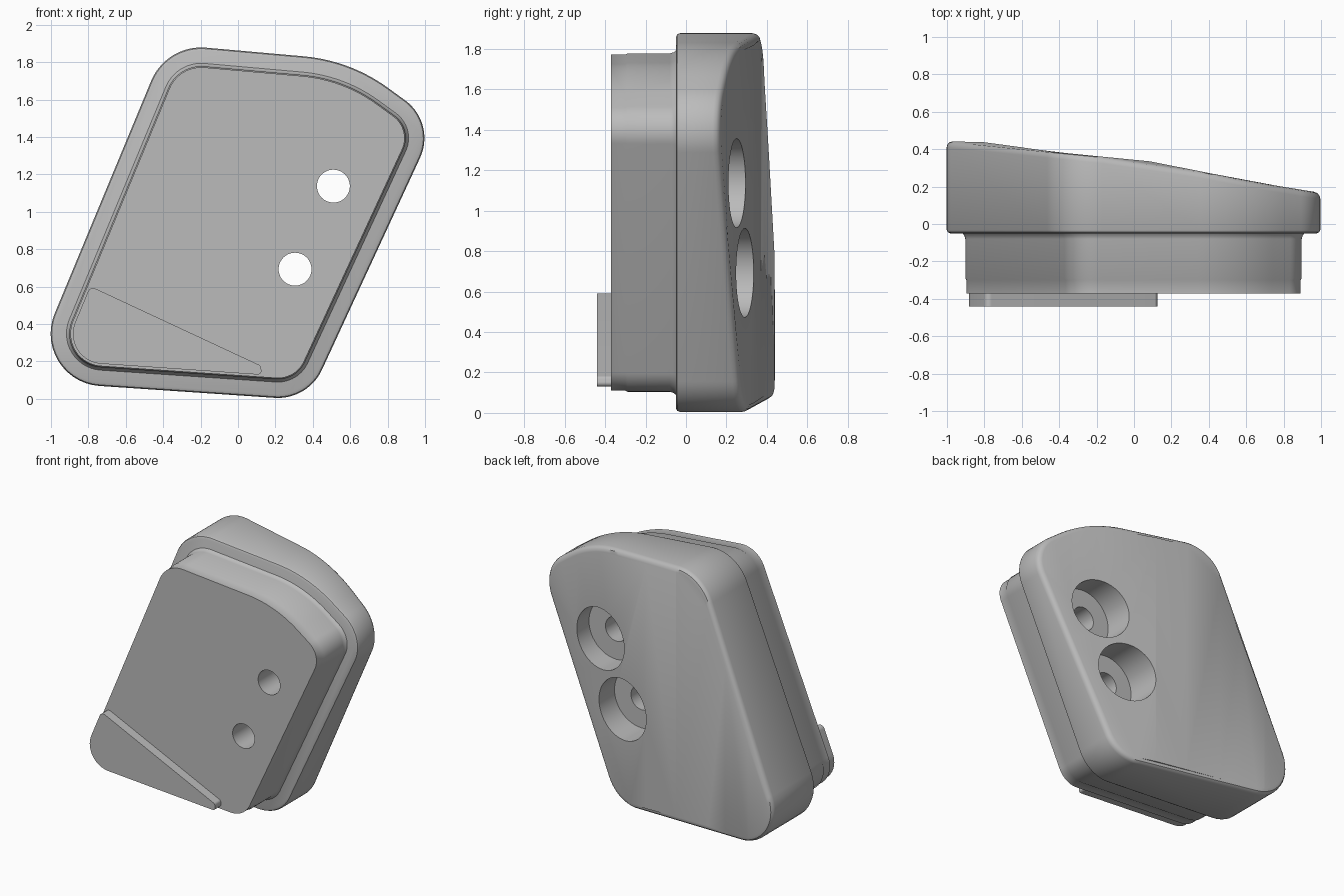
import bpy
import bmesh
from math import sin, cos, tan, acos, pi
from mathutils import Vector, Matrix

if "Cube" in bpy.data.objects:
    bpy.data.objects.remove(bpy.data.objects["Cube"])

grey = bpy.data.materials.new("plain grey")
grey.use_nodes = True
COLOUR = (0.5, 0.5, 0.5, 1)
grey.diffuse_color = COLOUR
grey.node_tree.nodes["Principled BSDF"].inputs["Base Color"].default_value = COLOUR

# Corner points (x, z) with fillet radius, counter-clockwise seen from the front
BODY = [(-1.13, .095, .28), (.374, -.007, .26), (1.06, 1.475, .25),
        (.6, 1.809, .9), (-.383, 1.896, .29)]
WEDGE = [(-.956, .203, .16), (.13, .128, .02), (.12, .178, .02), (-.79, .602, .03)]

# Height of the sloping back across x
BACK = [(-1.1, .445), (-.8, .437), (-.6, .41), (-.45, .388), (-.17, .36),
        (.085, .335), (.525, .248), (.73, .21), (1.1, .15)]


def back_y(x):
    for (x0, y0), (x1, y1) in zip(BACK, BACK[1:]):
        if x <= x1:
            return y0 + (y1 - y0) * (x - x0) / (x1 - x0)
    return BACK[-1][1]


def outline(corners, inset=0, steps=14):
    """Rounded polygon, moved inwards by inset."""
    points = []
    for i, (x, z, r) in enumerate(corners):
        p = Vector((x, z))
        a = (Vector(corners[i - 1][:2]) - p).normalized()
        b = (Vector(corners[(i + 1) % len(corners)][:2]) - p).normalized()
        half = acos(a.dot(b)) / 2
        centre = p + (a + b).normalized() * r / sin(half)
        start = p + a * r / tan(half) - centre
        turn = pi - 2 * half
        for k in range(steps + 1):
            t = turn * k / steps
            v = Vector((start.x * cos(t) - start.y * sin(t),
                        start.x * sin(t) + start.y * cos(t)))
            points.append(centre + v * (r - inset) / r)
    return points


def loft(name, corners, rings, back=None):
    """Skin rings of (inset, y); back rings of (inset, depth) follow the slope."""
    bm = bmesh.new()
    loops = []
    for inset, y in rings:
        loops.append([bm.verts.new((p.x, y, p.y)) for p in outline(corners, inset)])
    for inset, depth in back or []:
        loops.append([bm.verts.new((p.x, back_y(p.x) - depth, p.y))
                      for p in outline(corners, inset)])
    n = len(loops[0])
    for lo, hi in zip(loops, loops[1:]):
        for i in range(n):
            j = (i + 1) % n
            bm.faces.new((lo[i], lo[j], hi[j], hi[i]))
    bm.faces.new(loops[0])
    cap = bm.faces.new(loops[-1])
    if back:
        # Fold the back face along the slope changes
        faces = [cap]
        for x, y in BACK[1:-1]:
            geom = faces + list({e for f in faces for e in f.edges}) \
                + list({v for f in faces for v in f.verts})
            cut = bmesh.ops.bisect_plane(bm, geom=geom, plane_co=(x, 0, 0),
                                         plane_no=(1, 0, 0))
            for v in cut["geom_cut"]:
                if isinstance(v, bmesh.types.BMVert):
                    v.co.y = y
            faces = [g for g in cut["geom"] if isinstance(g, bmesh.types.BMFace)]
    bmesh.ops.recalc_face_normals(bm, faces=bm.faces[:])
    return finish(name, bm)


def finish(name, bm):
    mesh = bpy.data.meshes.new(name)
    bm.to_mesh(mesh)
    bm.free()
    mesh.materials.append(grey)
    obj = bpy.data.objects.new(name, mesh)
    bpy.context.collection.objects.link(obj)
    return obj


def activate(obj):
    bpy.ops.object.select_all(action='DESELECT')
    obj.select_set(True)
    bpy.context.view_layer.objects.active = obj


def drill(obj, x, z, radius, y0, y1):
    """Cut a round hole along y."""
    bm = bmesh.new()
    place = Matrix.Translation((x, (y0 + y1) / 2, z)) @ Matrix.Rotation(pi / 2, 4, 'X')
    bmesh.ops.create_cone(bm, cap_ends=True, segments=48, radius1=radius,
                          radius2=radius, depth=y1 - y0, matrix=place)
    cutter = finish("hole_cutter", bm)
    cutter.hide_render = True
    mod = obj.modifiers.new("hole", 'BOOLEAN')
    mod.operation = 'DIFFERENCE'
    mod.solver = 'EXACT'
    mod.object = cutter
    activate(obj)
    bpy.ops.object.modifier_apply(modifier=mod.name)
    bpy.data.objects.remove(cutter)


# Main parts
cover = loft("cover", BODY, [(.02, -.05), (.006, -.044), (0, -.03)],
             [(0, .035), (.004, .018), (.015, .005), (.035, 0)])
plug = loft("plug", BODY, [(.106, -.372), (.106, -.3), (.1, -.29), (.1, -.08),
                           (.094, -.06), (.08, -.045), (.08, 0)])
wedge = loft("wedge_pad", WEDGE, [(0, -.44), (0, -.36)])

# Two counterbored screw holes
for x, z in [(.51, 1.137), (.305, .693)]:
    drill(cover, x, z, .22, .07, .8)
    drill(cover, x, z, .088, -.5, .5)
    drill(plug, x, z, .088, -.5, .5)

for part in (cover, plug, wedge):
    activate(part)
    bpy.ops.object.shade_smooth_by_angle(angle=.6)
